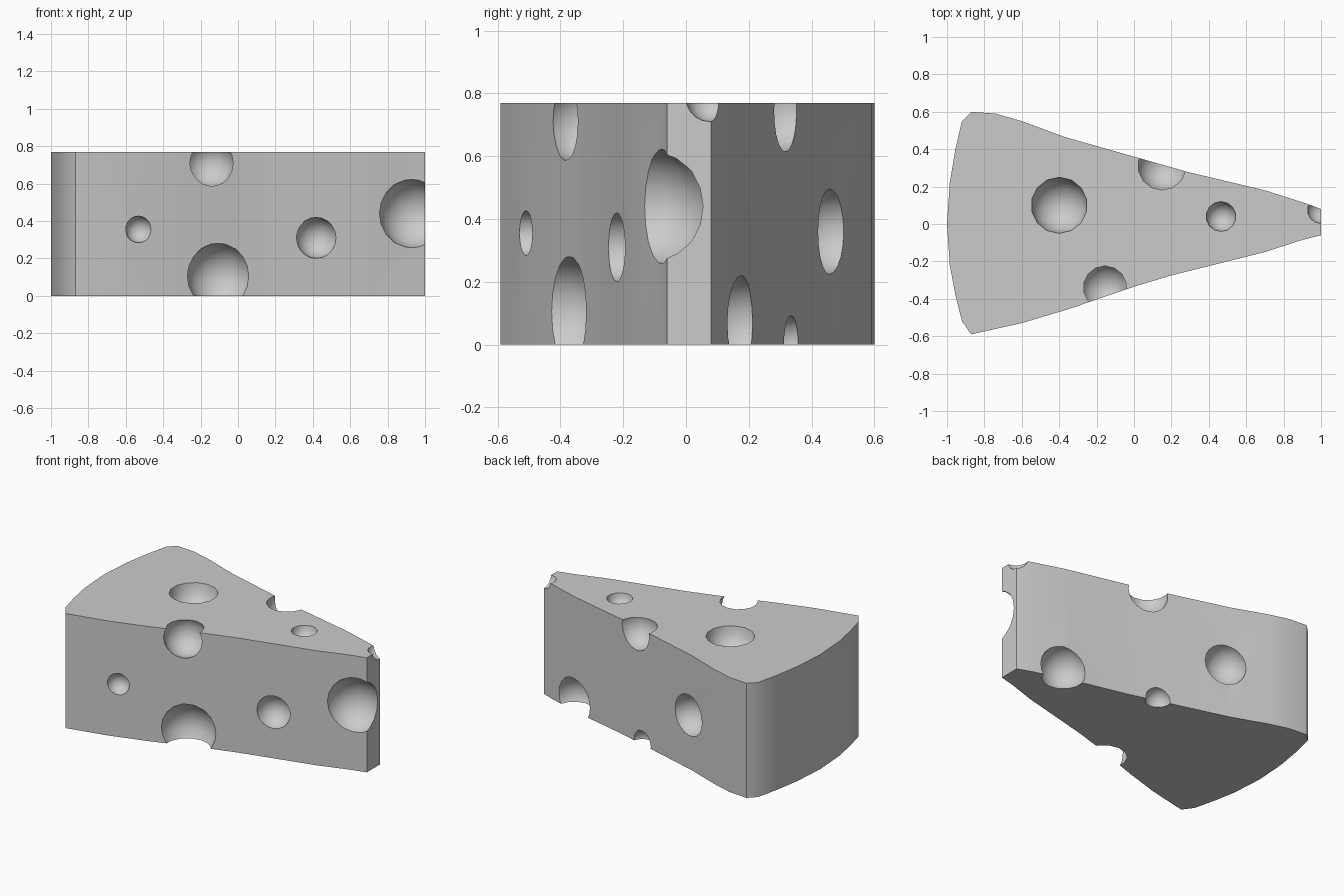
import bpy, bmesh
from mathutils import Matrix, Vector

if "Cube" in bpy.data.objects:
    bpy.data.objects.remove(bpy.data.objects["Cube"])

HEIGHT = 0.77

# Wedge outline seen from above, counter-clockwise from the tip
outline = [(1, 0.08), (0.92, 0.11), (0.7, 0.18), (0.28, 0.28), (0, 0.36),
           (-0.37, 0.465), (-0.6, 0.55), (-0.74, 0.59), (-0.87, 0.6),
           (-0.92, 0.55), (-0.955, 0.4), (-0.985, 0.22), (-1, 0.0),
           (-0.985, -0.22), (-0.955, -0.38), (-0.92, -0.52), (-0.87, -0.59),
           (-0.6, -0.53), (-0.35, -0.455), (0, -0.335), (0.2, -0.275),
           (0.42, -0.22), (0.7, -0.15), (0.9, -0.085), (1, -0.06)]

# Holes: centre x, y, z and radius
holes = [(-0.4, 0.1, 0.77, 0.15), (0.465, 0.04, 0.77, 0.08),        # top
         (-0.53, -0.515, 0.355, 0.072), (0.42, -0.225, 0.31, 0.11),  # front side
         (-0.095, -0.405, 0.105, 0.18), (-0.155, -0.34, 0.71, 0.132),
         (0.94, -0.12, 0.44, 0.188),                                 # tip
         (1.0, 0.075, 0.785, 0.075),
         (0.15, 0.31, 0.745, 0.132), (-0.34, 0.465, 0.36, 0.137),    # back side
         (0.71, 0.175, 0.07, 0.15), (0.09, 0.335, 0.01, 0.082)]


def add_object(name, bm):
    bmesh.ops.recalc_face_normals(bm, faces=bm.faces)
    mesh = bpy.data.meshes.new(name)
    bm.to_mesh(mesh)
    bm.free()
    obj = bpy.data.objects.new(name, mesh)
    bpy.context.collection.objects.link(obj)
    return obj


# Cheese body
bm = bmesh.new()
face = bm.faces.new([bm.verts.new((x, y, 0)) for x, y in outline])
top = bmesh.ops.extrude_face_region(bm, geom=[face])["geom"]
bmesh.ops.translate(bm, vec=(0, 0, HEIGHT),
                    verts=[v for v in top if isinstance(v, bmesh.types.BMVert)])
cheese = add_object("cheese_wedge", bm)

# Ball cutters
bm = bmesh.new()
for x, y, z, r in holes:
    bmesh.ops.create_uvsphere(bm, u_segments=14, v_segments=10, radius=r,
                              matrix=Matrix.Translation(Vector((x, y, z))))
cutter = add_object("hole_cutters", bm)
cutter.hide_render = True

# Carve the holes and shade
mod = cheese.modifiers.new("holes", 'BOOLEAN')
mod.operation = 'DIFFERENCE'
mod.solver = 'EXACT'
mod.object = cutter
bpy.context.view_layer.objects.active = cheese
cheese.select_set(True)
bpy.ops.object.modifier_apply(modifier=mod.name)
bpy.data.objects.remove(cutter)
bpy.ops.object.shade_smooth_by_angle(angle=0.6)
